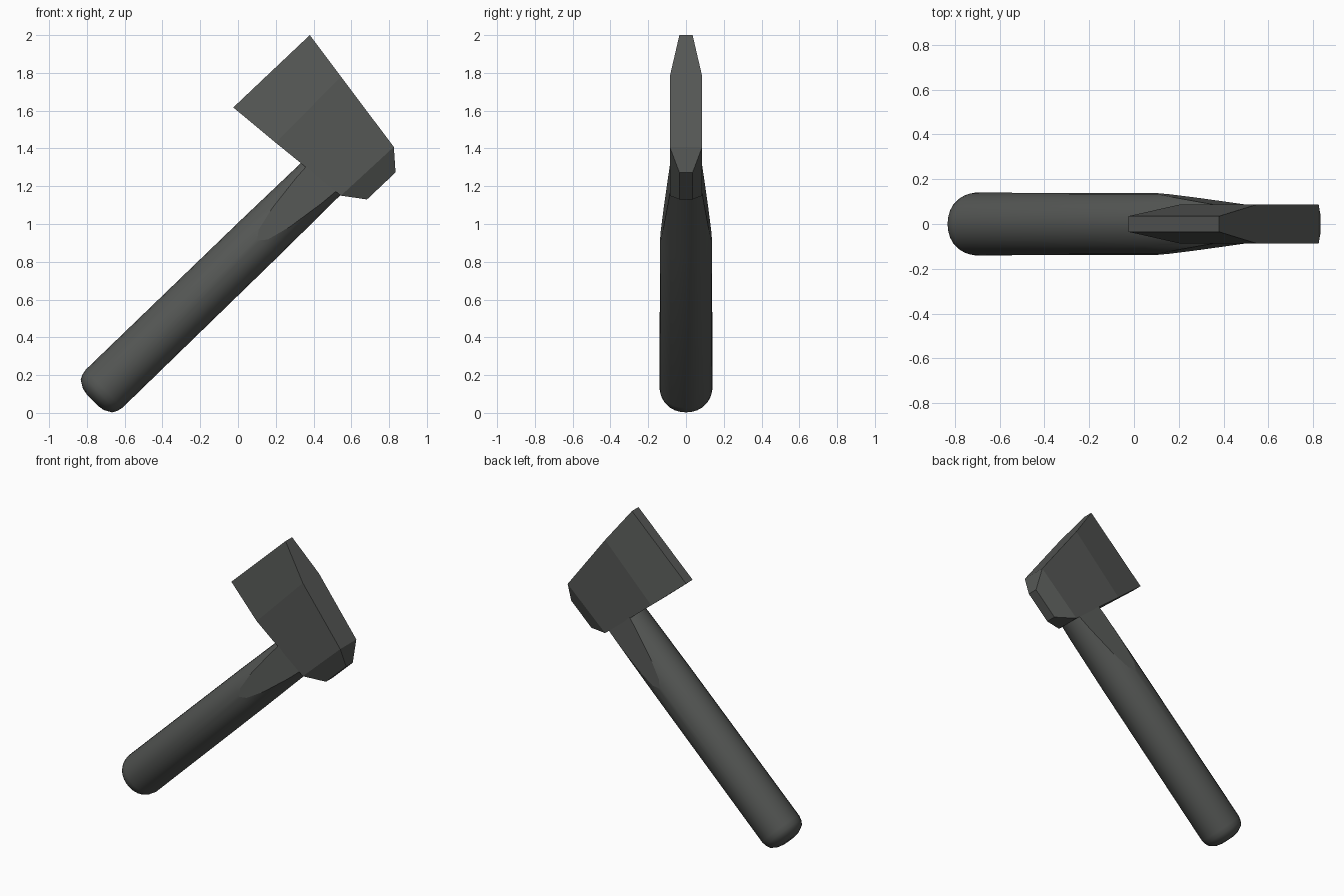
import bpy, bmesh, math
from mathutils import Vector, Matrix

if "Cube" in bpy.data.objects:
    bpy.data.objects.remove(bpy.data.objects["Cube"])

dark = bpy.data.materials.new("dark_grey")
dark.diffuse_color = (0.09, 0.095, 0.09, 1)
dark.use_nodes = True
dark.node_tree.nodes["Principled BSDF"].inputs["Base Color"].default_value = dark.diffuse_color


def finish(bm, name, smooth_angle=None):
    bmesh.ops.recalc_face_normals(bm, faces=bm.faces)
    mesh = bpy.data.meshes.new(name)
    bm.to_mesh(mesh)
    bm.free()
    mesh.materials.append(dark)
    obj = bpy.data.objects.new(name, mesh)
    bpy.context.collection.objects.link(obj)
    if smooth_angle:
        bpy.ops.object.select_all(action='DESELECT')
        obj.select_set(True)
        bpy.context.view_layer.objects.active = obj
        bpy.ops.object.shade_smooth_by_angle(angle=math.radians(smooth_angle))
    return obj


def skin(bm, rings):
    """Join equal-sized rings of points into a closed, capped body."""
    loops = [[bm.verts.new(p) for p in r] for r in rings]
    n = len(loops[0])
    for a, b in zip(loops, loops[1:]):
        for i in range(n):
            j = (i + 1) % n
            bm.faces.new((a[i], a[j], b[j], b[i]))
    bm.faces.new(loops[0])
    bm.faces.new(loops[-1])


# Head: sections from cutting edge to poll, each (end x,z, end x,z, half thickness)
sections = [
    ((-0.025, 1.617), (0.38, 2.0), 0.035),
    ((0.20, 1.43), (0.545, 1.78), 0.086),
    ((0.545, 1.15), (0.825, 1.408), 0.086),
    ((0.683, 1.13), (0.834, 1.273), 0.035),
]
bm = bmesh.new()
skin(bm, [[(a[0], -t, a[1]), (b[0], -t, b[1]), (b[0], t, b[1]), (a[0], t, a[1])]
          for a, b, t in sections])
finish(bm, "axe_head")

# Handle: turned along local z with a domed butt
SIDES = 24
profile = [(-0.085, 0.045), (-0.078, 0.08), (-0.055, 0.12), (-0.03, 0.133),
           (0.0, 0.14), (1.14, 0.138), (1.68, 0.133)]
bm = bmesh.new()
skin(bm, [[(r * math.cos(2 * math.pi * i / SIDES),
            r * math.sin(2 * math.pi * i / SIDES), s) for i in range(SIDES)]
          for s, r in profile])

# Tapering flats on both cheeks near the head
for side in (1, -1):
    cut = bmesh.ops.bisect_plane(
        bm, geom=bm.verts[:] + bm.edges[:] + bm.faces[:], dist=1e-5,
        plane_co=(0, side * 0.138, 1.13), plane_no=(0, side * 0.47, 0.053),
        clear_outer=True)
    edges = [e for e in cut["geom_cut"] if isinstance(e, bmesh.types.BMEdge)]
    bmesh.ops.holes_fill(bm, edges=edges, sides=0)

# Lean the handle into place
axis = Vector((0.7187, 0, 0.6955)).normalized()
side_y = Vector((0, 1, 0))
side_x = side_y.cross(axis)
rot = Matrix((side_x, side_y, axis)).transposed().to_4x4()
bmesh.ops.transform(bm, matrix=Matrix.Translation((-0.71, 0, 0.127)) @ rot, verts=bm.verts)
finish(bm, "handle", 40)

# Keep the flats crisp against the round grip
mesh = bpy.data.objects["handle"].data
for p in mesh.polygons:
    if abs(p.normal.y) > 0.99 and p.center.x > 0.1 and len(p.vertices) > 6:
        p.use_smooth = False
